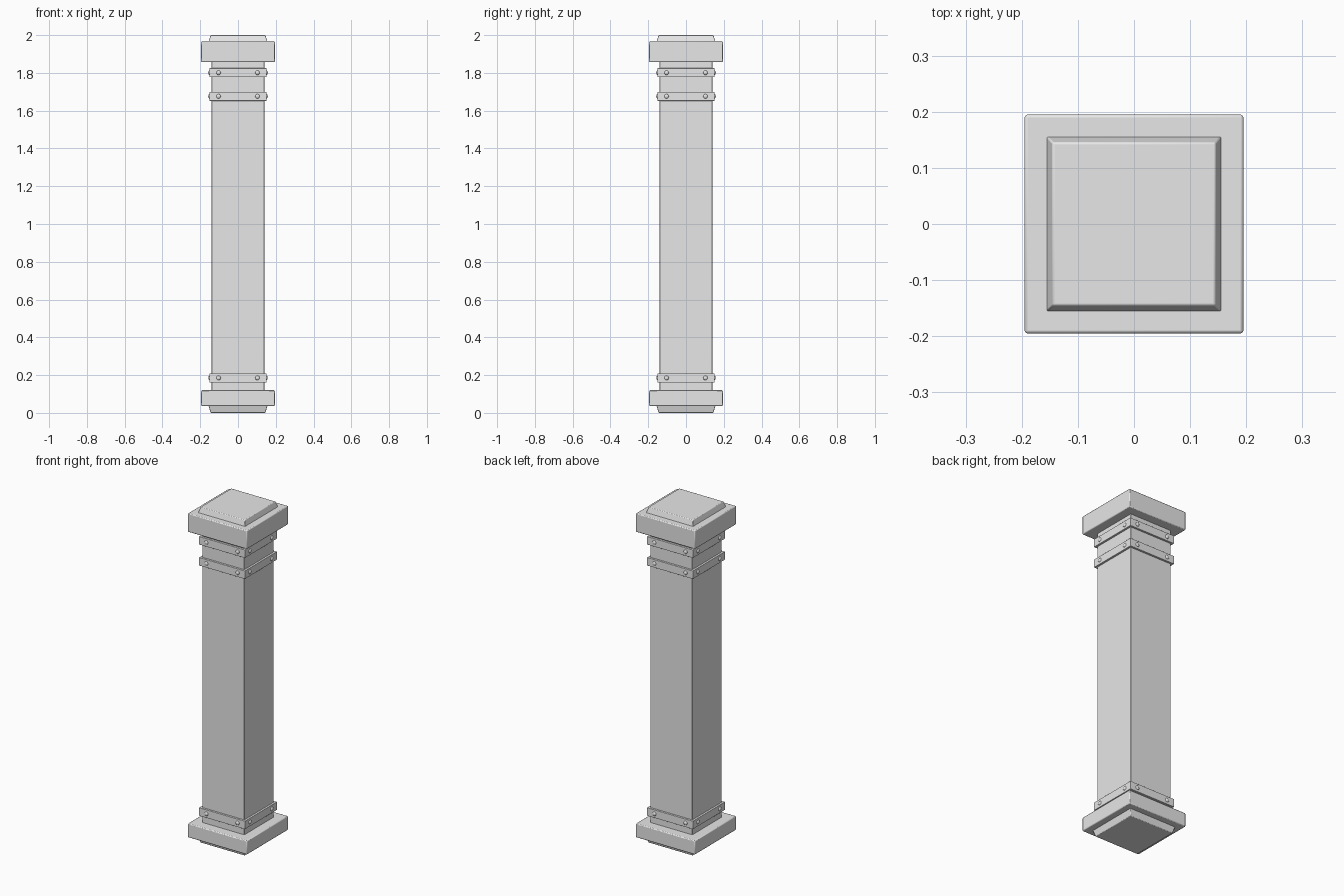
import bpy, bmesh, math
from mathutils import Matrix

old = bpy.data.objects.get("Cube")
if old:
    bpy.data.objects.remove(old, do_unlink=True)

stone = bpy.data.materials.new("plain grey")
stone.use_nodes = True
GREY = (0.8, 0.8, 0.8, 1)
stone.diffuse_color = GREY
stone.node_tree.nodes["Principled BSDF"].inputs["Base Color"].default_value = GREY


def finish(bm, name, bevel=0, angle=50):
    mesh = bpy.data.meshes.new(name)
    bmesh.ops.recalc_face_normals(bm, faces=bm.faces)
    bm.to_mesh(mesh)
    bm.free()
    mesh.materials.append(stone)
    ob = bpy.data.objects.new(name, mesh)
    bpy.context.collection.objects.link(ob)
    if bevel:
        mod = ob.modifiers.new("soft edges", "BEVEL")
        mod.width = bevel
        mod.segments = 2
    bpy.ops.object.select_all(action="DESELECT")
    ob.select_set(True)
    bpy.context.view_layer.objects.active = ob
    bpy.ops.object.shade_smooth_by_angle(angle=math.radians(angle))
    return ob


def block(name, low, high, z0, z1, bevel):
    """Square block with half widths low and high at its bottom and top."""
    bm = bmesh.new()
    bmesh.ops.create_cube(bm, size=2)
    for v in bm.verts:
        top = v.co.z > 0
        half = high if top else low
        v.co = (v.co.x * half, v.co.y * half, z1 if top else z0)
    return finish(bm, name, bevel)


# Shaft, plinth and capital
block("shaft", 0.139, 0.139, 0.1, 1.88, 0.003)
block("foot", 0.145, 0.157, 0.0, 0.042, 0.003)
block("plinth", 0.195, 0.195, 0.037, 0.12, 0.005)
block("capital", 0.195, 0.195, 1.857, 1.968, 0.005)
block("top_cap", 0.157, 0.145, 1.963, 2.0, 0.003)

# Metal straps, each with two domed rivets per side
STRAPS = {"lower_strap": 0.185, "middle_strap": 1.676, "upper_strap": 1.801}
for name, z in STRAPS.items():
    block(name, 0.151, 0.151, z - 0.024, z + 0.024, 0.001)
    bm = bmesh.new()
    for side in range(4):
        turn = Matrix.Rotation(side * math.pi / 2, 4, "Z")
        for x in (-0.103, 0.103):
            place = Matrix.Translation((x, -0.151, z)) @ Matrix.Diagonal((1, 0.55, 1, 1))
            upright = Matrix.Rotation(math.pi / 2, 4, "X")
            bmesh.ops.create_uvsphere(bm, u_segments=12, v_segments=8, radius=0.012,
                                      matrix=turn @ place @ upright)
    finish(bm, name + "_rivets")
